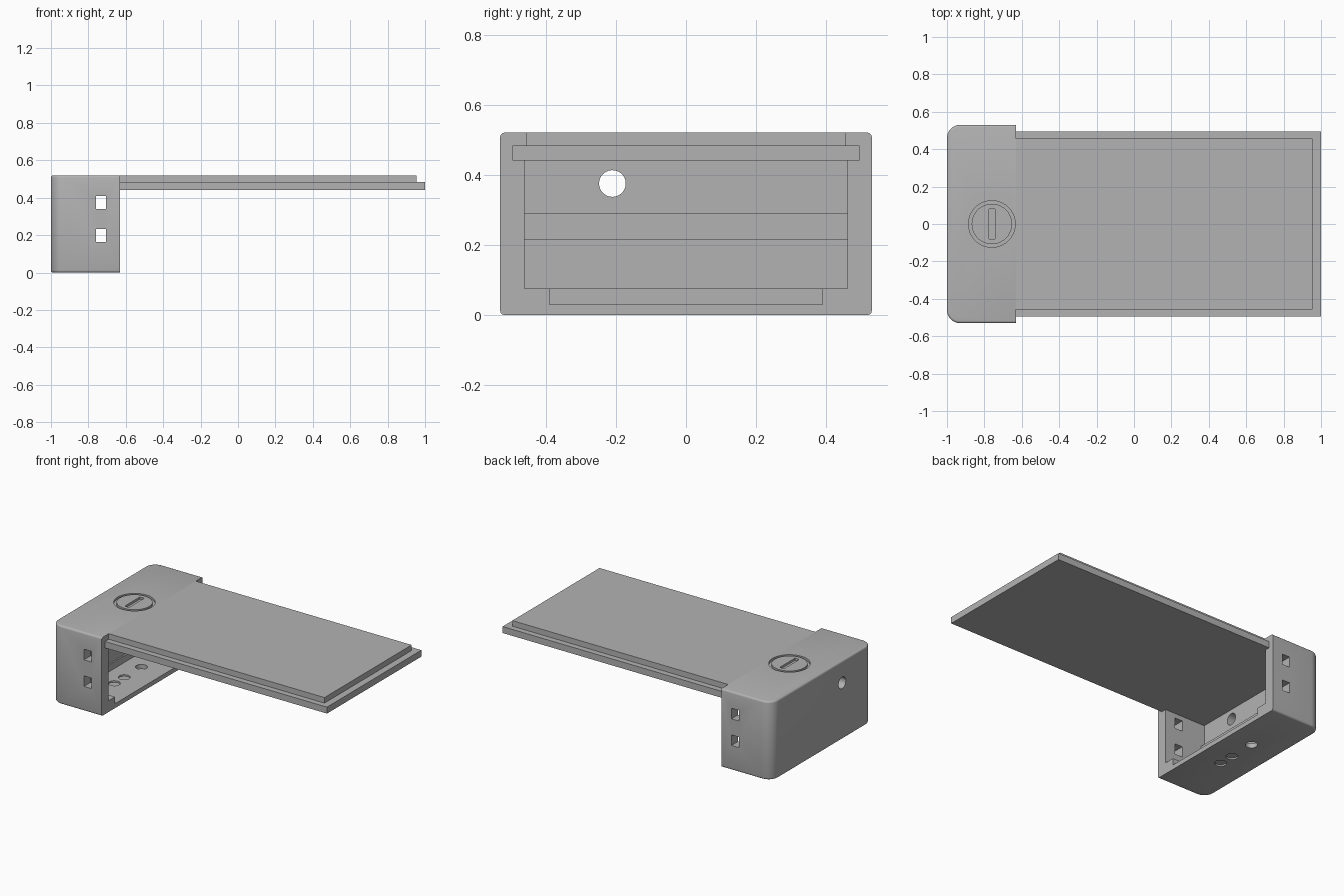
import bpy, bmesh
from mathutils import Matrix, Vector

if "Cube" in bpy.data.objects:
    bpy.data.objects.remove(bpy.data.objects["Cube"], do_unlink=True)

grey = bpy.data.materials.new("plain_grey")
grey.use_nodes = True
COLOUR = (0.45, 0.45, 0.45, 1)
grey.diffuse_color = COLOUR
grey.node_tree.nodes["Principled BSDF"].inputs["Base Color"].default_value = COLOUR


def finish(bm, name):
    mesh = bpy.data.meshes.new(name)
    bm.to_mesh(mesh)
    bm.free()
    mesh.materials.append(grey)
    obj = bpy.data.objects.new(name, mesh)
    bpy.context.collection.objects.link(obj)
    return obj


def box_bm(x, y, z):
    bm = bmesh.new()
    bmesh.ops.create_cube(bm, size=1)
    for v in bm.verts:
        v.co = [r[0] if c < 0 else r[1] for r, c in zip((x, y, z), v.co)]
    return bm


def box(name, x, y, z):
    return finish(box_bm(x, y, z), name)


def rod(name, centre, radius, length, axis="Z"):
    bm = bmesh.new()
    turn = Matrix.Rotation(1.5707963, 4, "Y") if axis == "X" else Matrix()
    bmesh.ops.create_cone(bm, cap_ends=True, segments=40, radius1=radius, radius2=radius,
                          depth=length, matrix=Matrix.Translation(centre) @ turn)
    return finish(bm, name)


def activate(obj):
    bpy.ops.object.select_all(action="DESELECT")
    obj.select_set(True)
    bpy.context.view_layer.objects.active = obj


def cut(target, tool):
    activate(target)
    mod = target.modifiers.new("cut", "BOOLEAN")
    mod.operation, mod.solver, mod.object = "DIFFERENCE", "EXACT", tool
    bpy.ops.object.modifier_apply(modifier=mod.name)
    bpy.data.objects.remove(tool, do_unlink=True)


BACK, MOUTH, TOP = -1.0, -0.63, 0.52
INNER = -0.93

# Housing shell: large rounded rear corners, small rounded rims
bm = box_bm((BACK, MOUTH), (-0.53, 0.53), (0, TOP))
corners = [e for e in bm.edges if all(v.co.x < -0.99 for v in e.verts)
           and abs(e.verts[0].co.z - e.verts[1].co.z) > 0.1]
bmesh.ops.bevel(bm, geom=corners, offset=0.07, segments=8, profile=0.5, affect="EDGES")
rims = [e for e in bm.edges if abs(e.verts[0].co.z - e.verts[1].co.z) < 0.01
        and not all(v.co.x > MOUTH - 0.01 for v in e.verts)]
bmesh.ops.bevel(bm, geom=rims, offset=0.012, segments=3, profile=0.5, affect="EDGES")
housing = finish(bm, "housing")

# Main cavity and the shallow pocket in its floor
cut(housing, box("cavity", (INNER, -0.5), (-0.46, 0.46), (0.075, 0.44)))
cut(housing, box("floor_pocket", (INNER + 0.01, -0.5), (-0.39, 0.39), (0.03, 0.1)))

# Square windows in both side walls
for z in (0.198, 0.375):
    cut(housing, box("window", (-0.76, -0.705), (-0.7, 0.7), (z - 0.035, z + 0.035)))

# Round hole in the rear wall
cut(housing, rod("rear_hole", (-0.97, -0.21, 0.375), 0.038, 0.2, "X"))

# One open floor hole, and two more closed by a thin membrane
cut(housing, rod("floor_hole", (-0.8, 0.13, 0), 0.036, 0.16))
for y in (-0.05, -0.155):
    for z in (0, 0.03):
        cut(housing, rod("floor_recess", (-0.8, y, z), 0.036, 0.02))

# Round engraved groove with a bar slot on the lid
DIAL = Vector((-0.76, 0, TOP))
groove = rod("groove", DIAL, 0.125, 0.03)
cut(groove, rod("groove_core", DIAL, 0.108, 0.1))
cut(housing, groove)
cut(housing, box("bar_slot", (DIAL.x - 0.016, DIAL.x + 0.016), (-0.08, 0.08),
                 (TOP - 0.015, TOP + 0.1)))

# Rail across the inside of the rear wall
rail = box("inner_rail", (INNER - 0.01, INNER + 0.025), (-0.46, 0.46), (0.215, 0.29))

# Long cover plate with a stepped edge
flange = box("cover_flange", (MOUTH, 1.0), (-0.495, 0.495), (0.44, 0.483))
panel = box("cover_panel", (MOUTH, 0.955), (-0.457, 0.457), (0.483, TOP))

for obj in (housing, rail, flange, panel):
    activate(obj)
    bpy.ops.object.shade_smooth_by_angle(angle=0.6)
